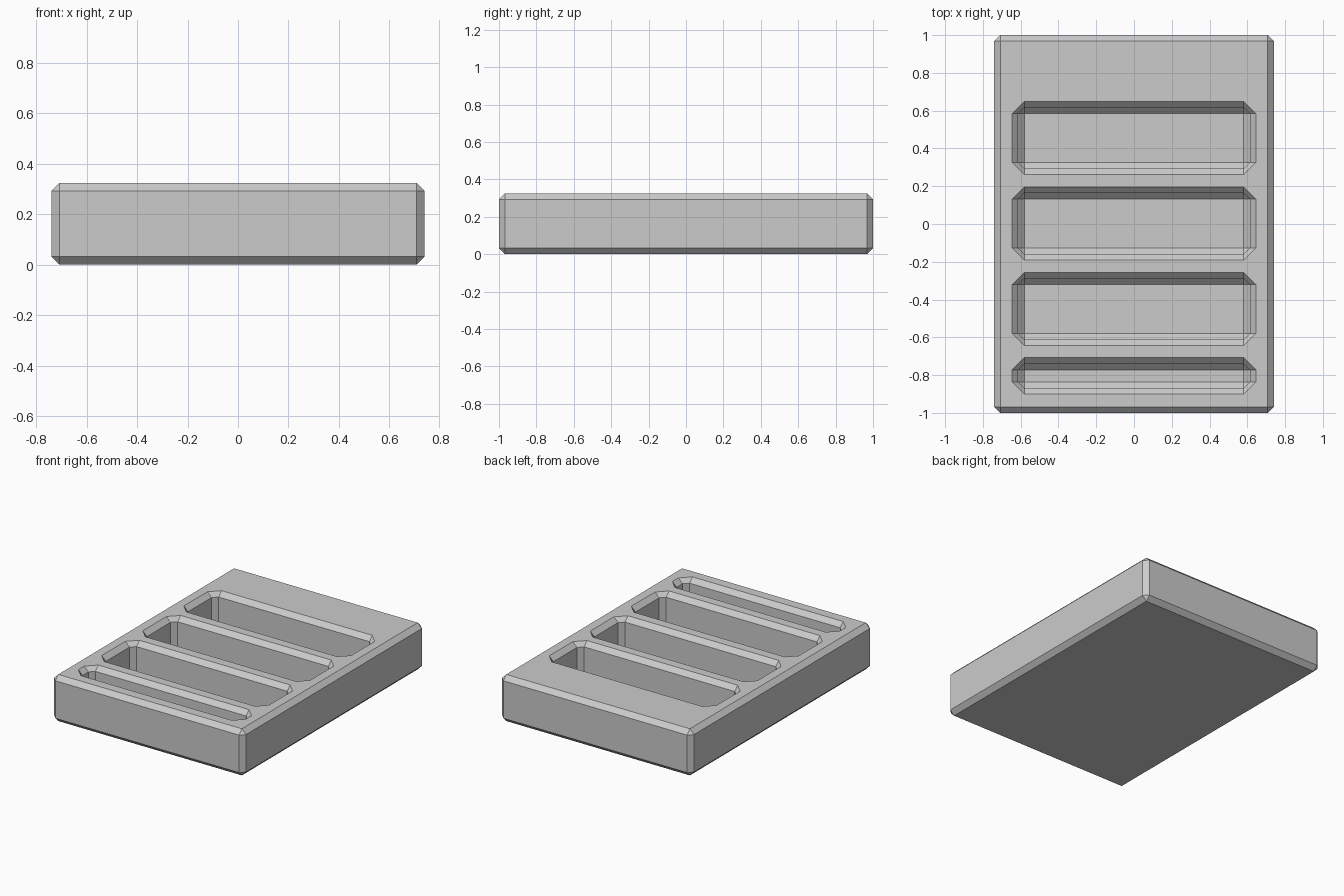
import bpy, bmesh

if "Cube" in bpy.data.objects:
    bpy.data.objects.remove(bpy.data.objects["Cube"])

W, L, H, B = 1.48, 2.0, 0.325, 0.032   # width, length, height, chamfer
FLOOR = 0.065                          # thickness under the pockets


def finish(name, bm):
    bmesh.ops.recalc_face_normals(bm, faces=bm.faces)
    mesh = bpy.data.meshes.new(name)
    bm.to_mesh(mesh)
    bm.free()
    ob = bpy.data.objects.new(name, mesh)
    bpy.context.collection.objects.link(ob)
    return ob


# Tray block with chamfered edges
bm = bmesh.new()
bmesh.ops.create_cube(bm, size=1)
for v in bm.verts:
    v.co = (v.co.x * W, v.co.y * L, (v.co.z + 0.5) * H)
bmesh.ops.bevel(bm, geom=bm.edges[:], offset=B, segments=1, affect='EDGES', profile=0.5)
tray = finish("tray", bm)


# Pocket shape: floor rectangle growing into eight-sided rings
def pocket(bm, x, y0, y1):
    def ring(grow, z):
        a, b, c = x, y0, y1
        g = grow
        pts = [(-a, b - g), (a, b - g), (a + g, b), (a + g, c),
               (a, c + g), (-a, c + g), (-a - g, c), (-a - g, b)]
        return [bm.verts.new((p[0], p[1], z)) for p in pts]

    base = [bm.verts.new((px, py, FLOOR)) for px, py in
            ((-x, y0), (x, y0), (x, y1), (-x, y1))]
    bm.faces.new(base)
    rings = [ring(B, FLOOR + B), ring(B, H - B), ring(2 * B, H), ring(2 * B, H + 0.1)]
    # floor chamfer and corner facets
    low = rings[0]
    for i in range(4):
        j = (i + 1) % 4
        bm.faces.new((base[i], base[j], low[2 * i + 1], low[2 * i]))
        bm.faces.new((base[j], low[(2 * i + 2) % 8], low[2 * i + 1]))
    # walls and rim chamfer
    for r, s in zip(rings, rings[1:]):
        for i in range(8):
            j = (i + 1) % 8
            bm.faces.new((r[i], r[j], s[j], s[i]))
    bm.faces.new(rings[-1])


# Three wide pockets and one narrow one
bm = bmesh.new()
for y0, y1 in ((0.325, 0.585), (-0.127, 0.133), (-0.58, -0.32), (-0.837, -0.772)):
    pocket(bm, 0.581, y0, y1)
cutter = finish("pocket_cutter", bm)
cutter.hide_render = True
cutter.hide_set(True)

cut = tray.modifiers.new("pockets", 'BOOLEAN')
cut.operation = 'DIFFERENCE'
cut.solver = 'EXACT'
cut.object = cutter
